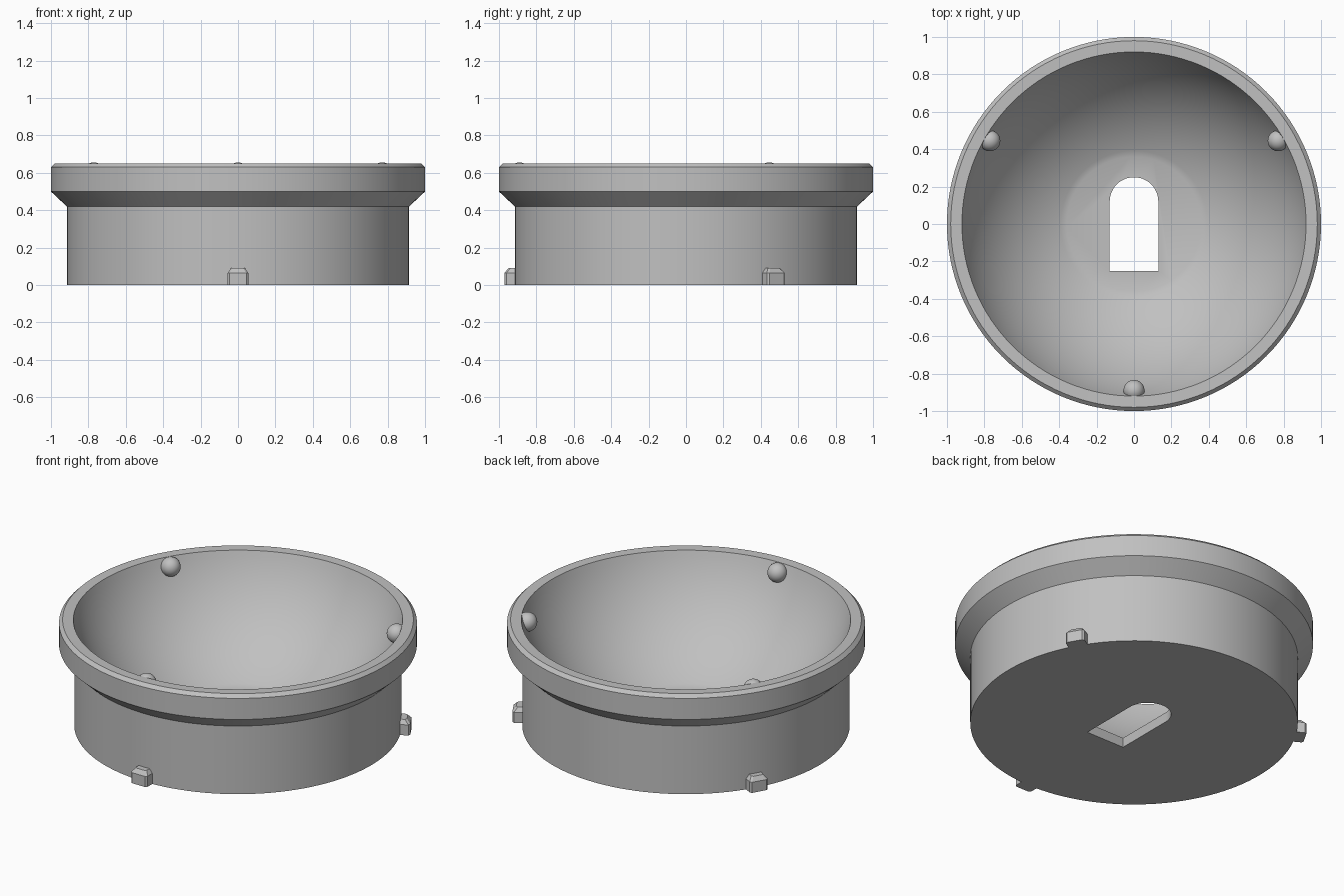
import bpy, bmesh, math
from mathutils import Matrix

if "Cube" in bpy.data.objects:
    bpy.data.objects.remove(bpy.data.objects["Cube"])

grey = bpy.data.materials.new("light_grey")
grey.diffuse_color = (0.53, 0.53, 0.53, 1)
grey.use_nodes = True
grey.node_tree.nodes["Principled BSDF"].inputs["Base Color"].default_value = grey.diffuse_color


def make(name, bm, material=grey):
    bmesh.ops.recalc_face_normals(bm, faces=bm.faces)
    mesh = bpy.data.meshes.new(name)
    bm.to_mesh(mesh)
    bm.free()
    mesh.materials.append(material)
    obj = bpy.data.objects.new(name, mesh)
    bpy.context.collection.objects.link(obj)
    return obj


def smooth(obj, degrees=30):
    bpy.ops.object.select_all(action='DESELECT')
    obj.select_set(True)
    bpy.context.view_layer.objects.active = obj
    bpy.ops.object.shade_smooth_by_angle(angle=math.radians(degrees))


def prism(name, outline, z0, z1):
    bm = bmesh.new()
    face = bm.faces.new([bm.verts.new((x, y, z0)) for x, y in outline])
    top = bmesh.ops.extrude_face_region(bm, geom=[face])["geom"]
    bmesh.ops.translate(bm, vec=(0, 0, z1 - z0),
                        verts=[v for v in top if isinstance(v, bmesh.types.BMVert)])
    return make(name, bm)


# Housing: outer wall, flared collar and spherical bowl with a flat floor
SEG = 128
centre_z, bowl_r, floor_r, floor_z = 0.9625, 0.972, 0.36, 0.06
profile = [(0.915, 0), (0.915, 0.42), (1, 0.5), (1, 0.63), (0.98, 0.65)]
a0 = math.asin(0.92 / bowl_r)
a1 = math.asin(floor_r / bowl_r)
for i in range(25):
    a = a0 + (a1 - a0) * i / 24
    profile.append((bowl_r * math.sin(a), centre_z - bowl_r * math.cos(a)))
bm = bmesh.new()
rings = [[bm.verts.new((r * math.cos(2 * math.pi * k / SEG),
                        r * math.sin(2 * math.pi * k / SEG), z))
          for k in range(SEG)] for r, z in profile]
for lower, upper in zip(rings, rings[1:]):
    for k in range(SEG):
        n = (k + 1) % SEG
        bm.faces.new((lower[k], lower[n], upper[n], upper[k]))
bm.faces.new(rings[0])
bm.faces.new(rings[-1])
housing = make("housing", bm)

# Round-ended slot through the floor
outline = [(-0.13, -0.25), (0.13, -0.25)]
outline += [(0.13 * math.cos(math.pi * i / 24), 0.12 + 0.13 * math.sin(math.pi * i / 24))
            for i in range(25)]
cutter = prism("slot_cutter", outline, -0.1, 0.3)
cut = housing.modifiers.new("slot", 'BOOLEAN')
cut.operation = 'DIFFERENCE'
cut.solver = 'EXACT'
cut.object = cutter
bpy.context.view_layer.objects.active = housing
bpy.ops.object.modifier_apply(modifier=cut.name)
bpy.data.objects.remove(cutter)
smooth(housing)

# Three support balls in the rim and three locating lugs at the base
for i, deg in enumerate((-90, 30, 150), 1):
    turn = Matrix.Rotation(math.radians(deg), 4, 'Z')

    bm = bmesh.new()
    bmesh.ops.create_uvsphere(bm, u_segments=32, v_segments=16, radius=0.056,
                              matrix=turn @ Matrix.Translation((0.89, 0, 0.6)))
    smooth(make(f"support_ball_{i}", bm), 60)

    bm = bmesh.new()
    sections = [(0, 0.97, 0.055), (0.065, 0.97, 0.055), (0.09, 0.95, 0.037)]
    loops = []
    for z, x, w in sections:
        pts = [(0.89, -w), (x - 0.01, -w), (x, -w + 0.01),
               (x, w - 0.01), (x - 0.01, w), (0.89, w)]
        loops.append([bm.verts.new((px, py, z)) for px, py in pts])
    for lower, upper in zip(loops, loops[1:]):
        for k in range(6):
            n = (k + 1) % 6
            bm.faces.new((lower[k], lower[n], upper[n], upper[k]))
    bm.faces.new(loops[0])
    bm.faces.new(loops[-1])
    bm.transform(turn)
    make(f"base_lug_{i}", bm)
